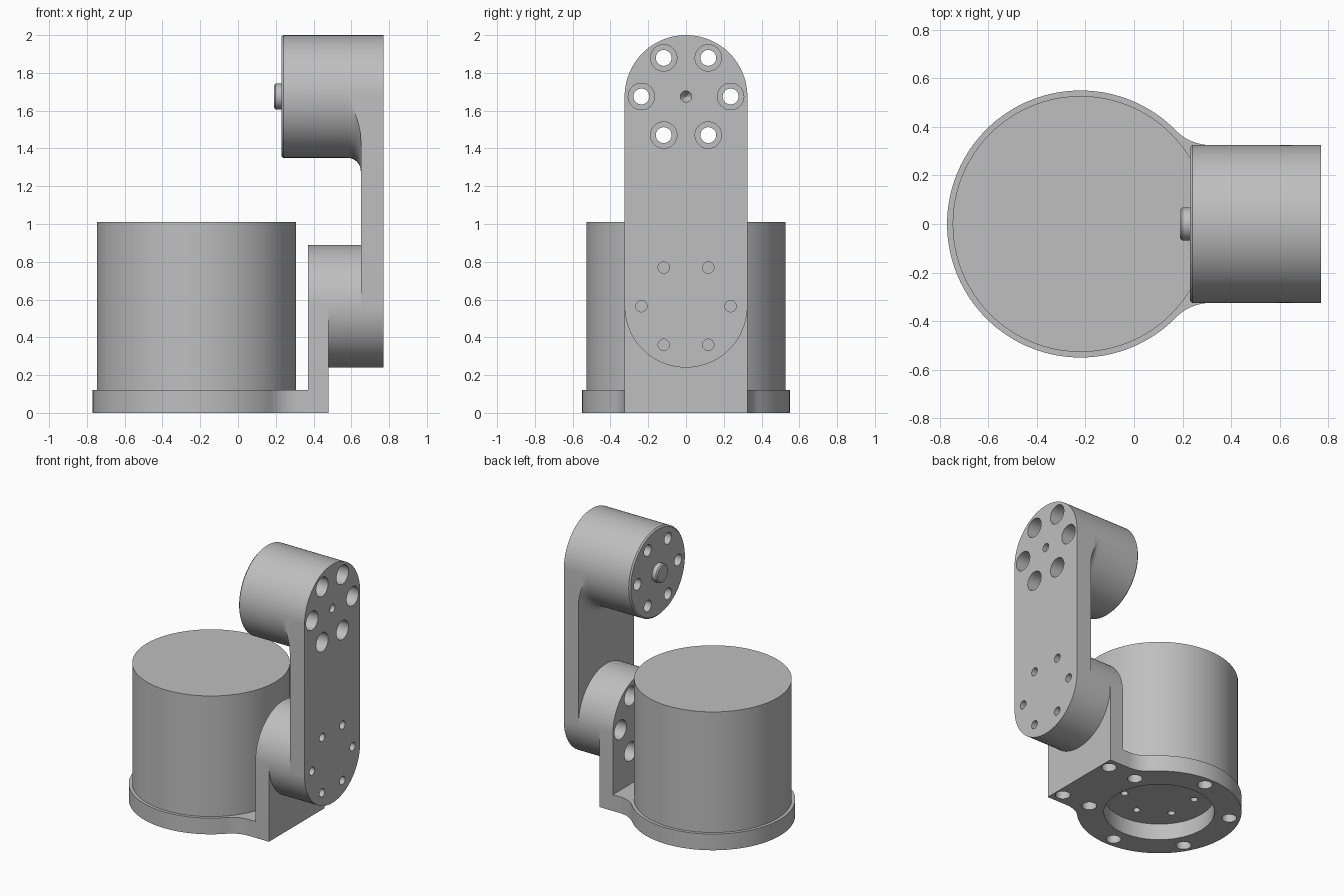
import bpy, bmesh
from math import sin, cos, asin, pi, radians, sqrt

if "Cube" in bpy.data.objects:
    bpy.data.objects.remove(bpy.data.objects["Cube"])

grey = bpy.data.materials.new("plain grey")
grey.use_nodes = True
grey.diffuse_color = (0.52, 0.52, 0.52, 1)
grey.node_tree.nodes["Principled BSDF"].inputs["Base Color"].default_value = grey.diffuse_color

R = 0.325          # arm half width
LOW, HIGH = 0.565, 1.675   # joint heights
BASE_X = -0.22     # base centre
HOLE_RING = 0.236


def build(name, lofts):
    """Make one object from capped lofts, each a list of point rings."""
    bm = bmesh.new()
    for rings in lofts:
        rows = [[bm.verts.new(p) for p in ring] for ring in rings]
        for a, b in zip(rows, rows[1:]):
            for i in range(len(a)):
                j = (i + 1) % len(a)
                bm.faces.new((a[i], a[j], b[j], b[i]))
        bm.faces.new(rows[0])
        bm.faces.new(rows[-1])
    bmesh.ops.recalc_face_normals(bm, faces=bm.faces)
    mesh = bpy.data.meshes.new(name)
    bm.to_mesh(mesh)
    bm.free()
    mesh.materials.append(grey)
    obj = bpy.data.objects.new(name, mesh)
    bpy.context.collection.objects.link(obj)
    return obj


def turned(profile, axis, centre=(0, 0), n=96):
    """Rings for a turned solid; profile holds (radius, position on axis)."""
    rings = []
    for r, h in profile:
        ring = []
        for k in range(n):
            u = centre[0] + r * cos(2 * pi * k / n)
            v = centre[1] + r * sin(2 * pi * k / n)
            ring.append((h, u, v) if axis == "x" else (u, v, h))
        rings.append(ring)
    return rings


def hexagon(centre, radius, start=0):
    return [(centre[0] + radius * cos(radians(start + 60 * k)),
             centre[1] + radius * sin(radians(start + 60 * k))) for k in range(6)]


def drill(targets, centres, axis, profile):
    """Cut the same turned hole at every centre in every target."""
    cutter = build("hole_cutter", [turned(profile, axis, c, 32) for c in centres])
    cutter.hide_render = True
    for obj in targets:
        mod = obj.modifiers.new("holes", "BOOLEAN")
        mod.operation = "DIFFERENCE"
        mod.solver = "EXACT"
        mod.object = cutter
        bpy.context.view_layer.objects.active = obj
        bpy.ops.object.modifier_apply(modifier=mod.name)
    bpy.data.objects.remove(cutter)


def arc(cx, cy, r, start, end, n=32):
    return [(cx + r * cos(start + (end - start) * k / n),
             cy + r * sin(start + (end - start) * k / n)) for k in range(n + 1)]


def slab(name, outline, axis, low, high):
    place = (lambda p, h: (h, *p)) if axis == "x" else (lambda p, h: (*p, h))
    return build(name, [[[place(p, h) for p in outline] for h in (low, high)]])


# Base plate: round, blending by concave fillets into a straight tongue
disc, fillet = 0.55, 0.2
dx = sqrt((disc + fillet) ** 2 - (R + fillet) ** 2)
meet = asin((R + fillet) / (disc + fillet))
upper = arc(BASE_X + dx, R + fillet, fillet, -pi / 2, meet - pi, 12)
lower = [(x, -y) for x, y in reversed(upper)]
rim = arc(BASE_X, 0, disc, meet, 2 * pi - meet, 96)[1:-1]
base_plate = slab("base_plate", [(0.48, R)] + upper + rim + lower + [(0.48, -R)], "z", 0, 0.12)

# Base motor standing on the plate
base_motor = build("base_motor", [turned([(0.527, 0.12), (0.527, 1.01)], "z", (BASE_X, 0), 128)])

# Upright bracket with round top, and the lower joint motor on it
upright = slab("upright_bracket", [(-R, 0.12), (R, 0.12)] + arc(0, LOW, R, 0, pi, 48), "x", 0.37, 0.48)
joint = build("lower_joint_motor", [turned([(R, 0.48), (R, 0.65)], "x", (0, LOW))])

# Arm plate with two round ends
arm = slab("arm_plate", arc(0, HIGH, R, 0, pi, 48) + arc(0, LOW, R, pi, 2 * pi, 48), "x", 0.65, 0.77)


# Upper joint housing, flaring below into the arm plate
def housing_ring(x, r):
    t, top, n = asin(min(1, R / r)), min(r, R), 48
    under = [(x, r * sin(a), HIGH - r * cos(a)) for a in [t * (2 * k / n - 1) for k in range(n + 1)]]
    over = [(x, top * cos(pi * k / n), HIGH + top * sin(pi * k / n)) for k in range(1, n)]
    return under + over


flare = [(0.58 + 0.07 * sin(a), R + 0.07 * (1 - cos(a))) for a in [pi / 2 * k / 10 for k in range(11)]]
housing = build("upper_joint_housing",
                [[housing_ring(x, r) for x, r in [(0.23, R - 0.01), (0.24, R)] + flare]])

# Short output shaft with softened rim
shaft = build("output_shaft", [turned([(0.06, 0.19), (0.068, 0.198), (0.068, 0.24)], "x", (0, HIGH), 48)])

# Counterbored holes through the upper joint, and its centre drill point
drill([arm, housing], hexagon((0, HIGH), HOLE_RING), "x",
      [(0.042, 0.1), (0.042, 0.38), (0.07, 0.38), (0.07, 0.9)])
drill([arm], [(0, HIGH)], "x", [(0.001, 0.7), (0.03, 0.74), (0.03, 0.9)])

# Small screw holes in the arm, and wide ones behind the lower joint
drill([arm], hexagon((0, LOW), HOLE_RING), "x", [(0.03, 0.68), (0.03, 0.9)])
drill([upright, joint], hexagon((0, LOW), HOLE_RING), "x", [(0.07, 0.3), (0.07, 0.59)])

# Underside: round recess, mounting holes and motor screw holes
drill([base_plate], [(BASE_X, 0)], "z", [(0.37, -0.1), (0.37, 0.2)])
drill([base_plate], hexagon((BASE_X, 0), 0.475, 30) + [(0.42, 0.24), (0.42, -0.24)], "z",
      [(0.05, -0.1), (0.05, 0.2)])
drill([base_motor], hexagon((BASE_X, 0), HOLE_RING, 30), "z", [(0.025, 0.05), (0.025, 0.2)])

# Smooth the turned faces and keep the edges sharp
bpy.ops.object.select_all(action="DESELECT")
for obj in (base_plate, base_motor, upright, joint, arm, housing, shaft):
    obj.select_set(True)
bpy.context.view_layer.objects.active = arm
bpy.ops.object.shade_smooth_by_angle(angle=radians(30))
